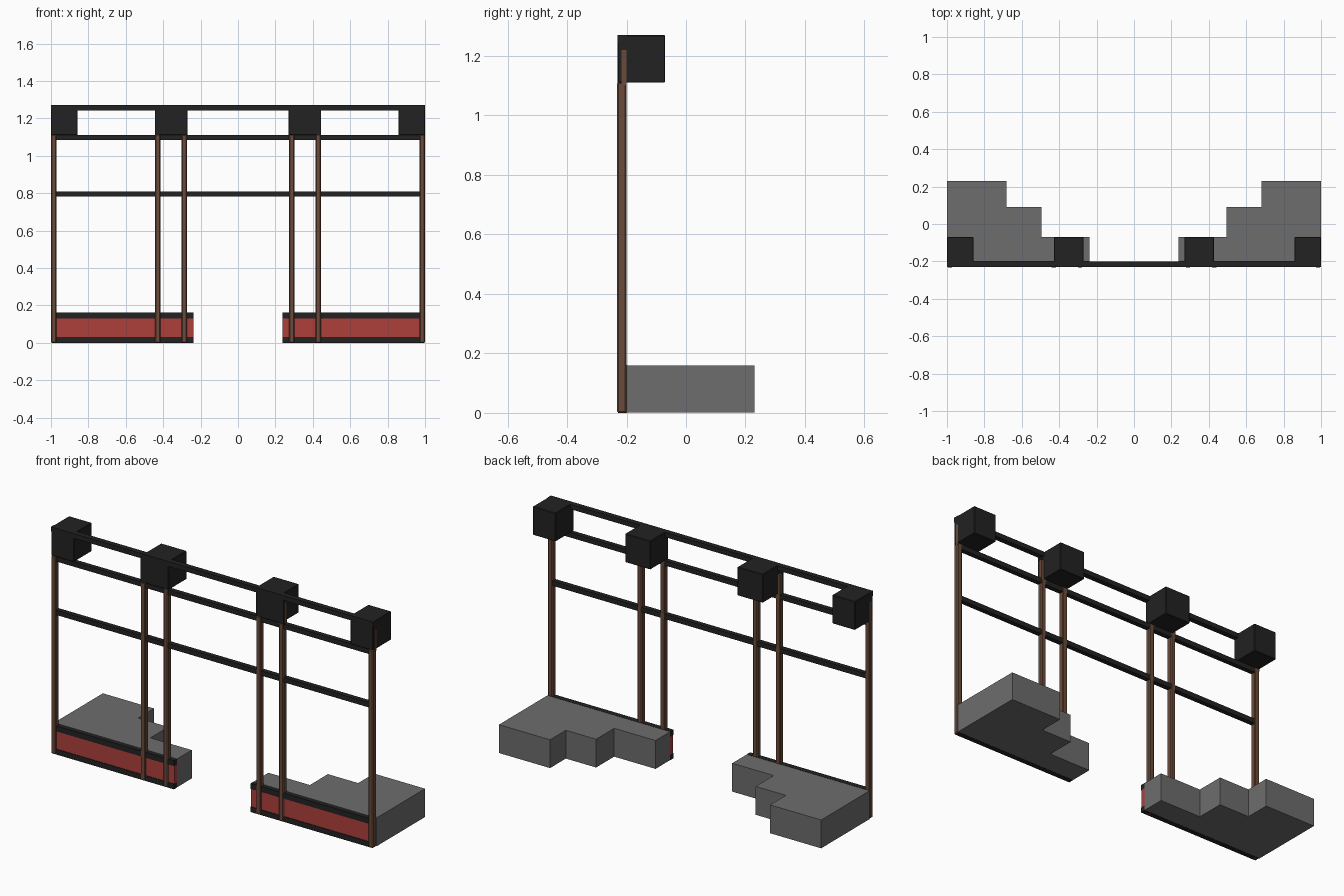
import bpy, bmesh

if "Cube" in bpy.data.objects:
    bpy.data.objects.remove(bpy.data.objects["Cube"])


def material(name, rgb):
    m = bpy.data.materials.new(name)
    m.diffuse_color = (*rgb, 1)
    m.use_nodes = True
    m.node_tree.nodes["Principled BSDF"].inputs["Base Color"].default_value = m.diffuse_color
    return m


BLACK = material("charcoal black", (0.016, 0.016, 0.016))
GREY = material("stone grey", (0.153, 0.153, 0.153))
RED = material("dull red", (0.42, 0.05, 0.045))
BROWN = material("wood brown", (0.147, 0.069, 0.042))


def finish(name, bm, mat):
    bmesh.ops.recalc_face_normals(bm, faces=bm.faces)
    me = bpy.data.meshes.new(name)
    bm.to_mesh(me)
    bm.free()
    me.materials.append(mat)
    ob = bpy.data.objects.new(name, me)
    bpy.context.collection.objects.link(ob)
    return ob


def box(name, x, y, z, mat, bevel=0):
    """Box from (min, max) ranges, optionally with chamfered edges."""
    bm = bmesh.new()
    bmesh.ops.create_cube(bm, size=1)
    for v in bm.verts:
        for i, (a, b) in enumerate((x, y, z)):
            v.co[i] = (a + b) / 2 + v.co[i] * (b - a)
    if bevel:
        bmesh.ops.bevel(bm, geom=bm.edges[:], offset=bevel, segments=1,
                        affect='EDGES')
    return finish(name, bm, mat)


def side_range(s, a, b):
    return tuple(sorted((s * a, s * b)))


# long rails across the whole frame
box("top_rail", (-1, 1), (-0.23, -0.2), (1.243, 1.27), BLACK)
box("lower_rail", (-0.985, 0.985), (-0.228, -0.201), (1.083, 1.11), BLACK)
box("middle_rail", (-0.985, 0.985), (-0.228, -0.201), (0.783, 0.81), BLACK)

STEPS = [(1.0, -0.2), (1.0, 0.23), (0.683, 0.23), (0.683, 0.09),
         (0.495, 0.09), (0.495, -0.07), (0.238, -0.07), (0.238, -0.2)]

for s, side in ((-1, "left"), (1, "right")):
    # stepped platform
    bm = bmesh.new()
    face = bm.faces.new([bm.verts.new((s * x, y, 0.001)) for x, y in STEPS])
    ext = bmesh.ops.extrude_face_region(bm, geom=[face])
    for v in ext["geom"]:
        if isinstance(v, bmesh.types.BMVert):
            v.co.z = 0.16
    finish(f"{side}_platform", bm, GREY)

    # platform front: red board between two black rails
    span = side_range(s, 0.238, 0.995)
    box(f"{side}_front_board", span, (-0.225, -0.2), (0.03, 0.13), RED)
    box(f"{side}_bottom_trim", span, (-0.228, -0.199), (0, 0.03), BLACK)
    box(f"{side}_top_trim", span, (-0.228, -0.199), (0.13, 0.161), BLACK)

    # posts, each with a thin tongue running up behind the rails
    for n, x in (("outer", 0.985), ("middle", 0.429), ("inner", 0.288)):
        px = (s * x - 0.015, s * x + 0.015)
        box(f"{side}_{n}_post", px, (-0.232, -0.2), (0, 1.112), BROWN, 0.005)
        e = 0.0155 if n != "inner" else 0.015
        box(f"{side}_{n}_post_tongue", (s * x - e, s * x + e),
            (-0.216, -0.2), (1.1, 1.22), BROWN)

    # black blocks on top of the posts
    box(f"{side}_outer_block", side_range(s, 0.858, 1.0), (-0.23, -0.07),
        (1.11, 1.27), BLACK, 0.003)
    box(f"{side}_inner_block", side_range(s, 0.27, 0.428), (-0.23, -0.07),
        (1.11, 1.27), BLACK, 0.003)
    # front plate covering the tongue beside the inner block
    box(f"{side}_block_plate", side_range(s, 0.42, 0.444), (-0.23, -0.216),
        (1.1, 1.25), BLACK)
